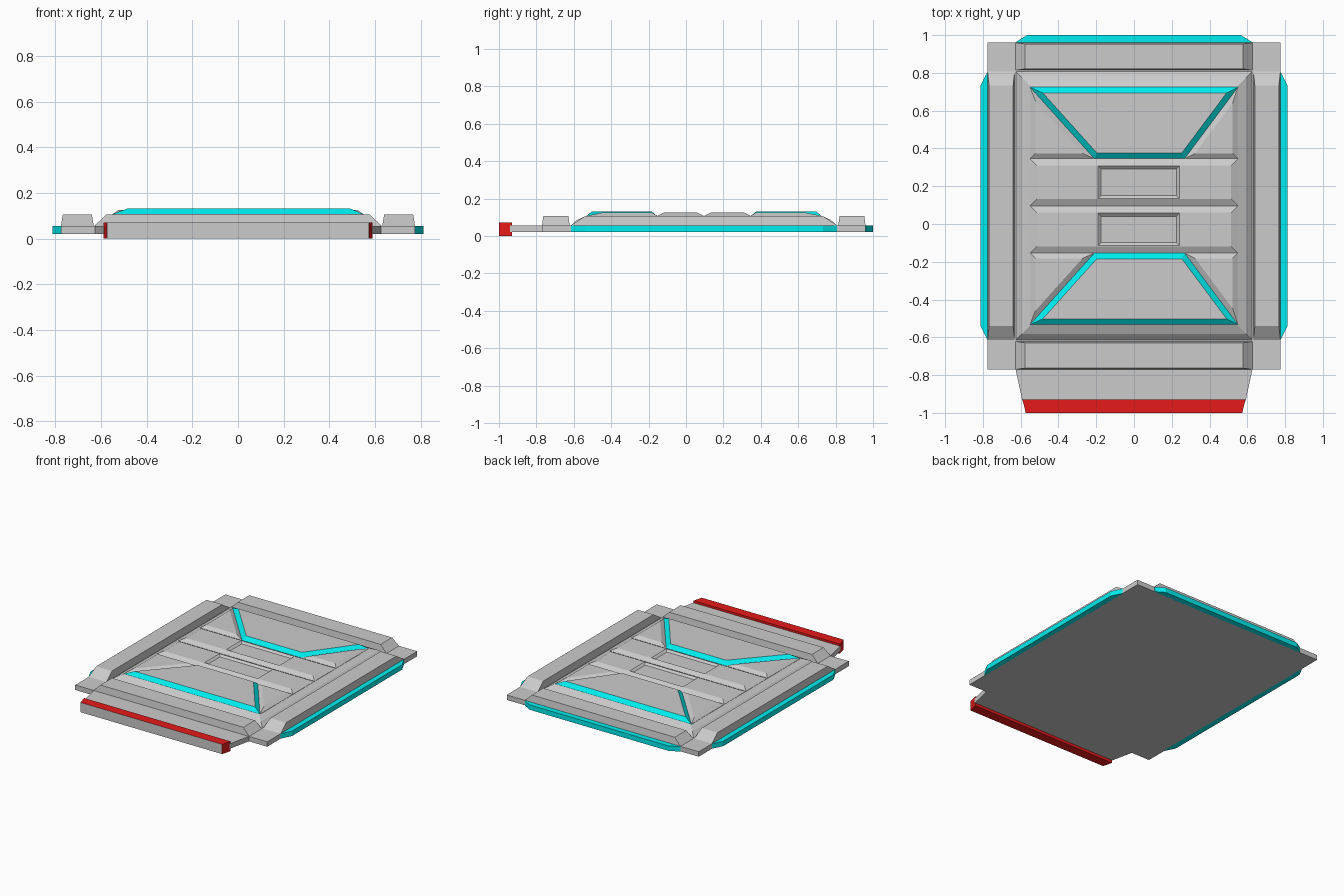
import bpy, bmesh
from mathutils import Vector

if "Cube" in bpy.data.objects:
    bpy.data.objects.remove(bpy.data.objects["Cube"])


def material(name, color):
    m = bpy.data.materials.new(name)
    m.diffuse_color = color
    m.use_nodes = True
    m.node_tree.nodes["Principled BSDF"].inputs["Base Color"].default_value = m.diffuse_color
    return m


grey = material("grey", (0.6, 0.6, 0.6, 1))
cyan = material("cyan", (0.0, 0.85, 0.87, 1))
red = material("red", (0.8, 0.01, 0.01, 1))


def loft(name, rings, side=None, cap=None):
    """Closed solid through rings of (outline, z); sides and caps may be coloured."""
    bm = bmesh.new()
    loops = [[bm.verts.new((x, y, z)) for x, y in pts] for pts, z in rings]
    caps = [bm.faces.new(loops[0]), bm.faces.new(loops[-1])]
    for a, b in zip(loops, loops[1:]):
        for i in range(len(a)):
            j = (i + 1) % len(a)
            bm.faces.new((a[i], a[j], b[j], b[i]))
    for f in caps:
        f.material_index = 1
    bmesh.ops.recalc_face_normals(bm, faces=bm.faces)
    me = bpy.data.meshes.new(name)
    bm.to_mesh(me)
    bm.free()
    if side:
        me.materials.append(side)
        me.materials.append(cap or side)
    ob = bpy.data.objects.new(name, me)
    bpy.context.collection.objects.link(ob)
    return ob


def rect(x0, x1, y0, y1):
    return [(x0, y0), (x1, y0), (x1, y1), (x0, y1)]


def inset(pts, d):
    """Move every edge of a convex outline inwards by d."""
    p = [Vector(q) for q in pts]
    n = len(p)
    area = sum(p[i].x * p[(i + 1) % n].y - p[(i + 1) % n].x * p[i].y for i in range(n))
    s = 1 if area > 0 else -1
    out = []
    for i in range(n):
        u = (p[i] - p[i - 1]).normalized()
        v = (p[(i + 1) % n] - p[i]).normalized()
        n1, n2 = Vector((-u.y, u.x)) * s, Vector((-v.y, v.x)) * s
        out.append(tuple(p[i] + (n1 + n2) * d / (1 + n1.dot(n2))))
    return out


LOW, MID, RAIL, VALLEY, TOP = 0.02, 0.056, 0.106, 0.107, 0.132
YC = 0.096                      # centre of the panel along y

# Base slab
loft("base_slab", [(rect(-0.775, 0.775, -0.77, 0.96), LOW),
                   (rect(-0.775, 0.775, -0.77, 0.96), MID)])

# Side rails with sloped ends, and cyan side skirts
for s, label in ((-1, "left"), (1, "right")):
    loft(label + "_rail", [(rect(s * 0.632, s * 0.775, -0.615, 0.807), MID - 0.01),
                           (rect(s * 0.632, s * 0.775, -0.615, 0.807), MID),
                           (rect(s * 0.64, s * 0.767, -0.54, 0.732), RAIL)])
    skirt = [(s * 0.77, -0.615), (s * 0.775, -0.615), (s * 0.813, -0.54),
             (s * 0.813, 0.732), (s * 0.775, 0.807), (s * 0.77, 0.807)]
    loft(label + "_skirt", [(skirt, LOW), (skirt, MID)], cyan)

# Front and back cross rails
for y0, y1, label in ((-0.77, -0.622, "front"), (0.814, 0.96, "back")):
    loft(label + "_rail", [(rect(-0.628, 0.628, y0, y1), MID - 0.01),
                           (rect(-0.628, 0.628, y0, y1), MID),
                           (rect(-0.577, 0.577, y0 + 0.007, y1 - 0.007), RAIL)])

# Back cyan skirt
back = [(-0.628, 0.955), (0.628, 0.955), (0.628, 0.962),
        (0.565, 1.0), (-0.565, 1.0), (-0.628, 0.962)]
loft("back_skirt", [(back, LOW), (back, MID)], cyan)

# Front ledge and the red bar with its grey front face
ledge = [(-0.628, -0.765), (-0.59, -0.94), (0.59, -0.94), (0.628, -0.765)]
loft("front_ledge", [(ledge, LOW), (ledge, MID)])
bar = [(-0.59, -0.93), (-0.573, -1.0), (0.573, -1.0), (0.59, -0.93)]
bar_ob = loft("front_bar", [(bar, 0.0), (bar, 0.071)], red, grey)
for f in bar_ob.data.polygons:
    f.material_index = 1 if f.normal.y < -0.9 else 0

# Central panel with a two-step bevelled border
border = rect(-0.626, 0.626, -0.615, 0.807)
loft("centre_panel", [(border, MID - 0.01), (border, MID),
                      (inset(border, 0.032), 0.085),
                      (inset(border, 0.08), VALLEY)])

# Raised plates divided by grooves
XE, XL, XR = 0.55, -0.21, 0.268
for s, label in ((-1, "front"), (1, "back")):
    far, near = YC + s * 0.628, YC + s * 0.25
    trap = [(-XE, far), (XE, far), (XR, near), (XL, near)]
    loft(label + "_trapezoid", [(trap, VALLEY - 0.01), (trap, VALLEY),
                                (inset(trap, 0.03), TOP)], cyan, grey)
    for x, xn, side in ((-XE, XL, "left"), (XE, XR, "right")):
        tri = [(x, far), (x, near), (xn, near)]
        loft(f"{label}_{side}_wedge", [(tri, VALLEY - 0.01), (tri, VALLEY),
                                       (inset(tri, 0.028), 0.125)])
    # Middle plate with a shallow recess
    y0, y1 = sorted((YC, near))
    mid = rect(-XE, XE, y0, y1)
    pocket = rect(-0.19, 0.24, y0 + 0.039, y1 - 0.039)
    loft(label + "_middle_plate", [(mid, VALLEY - 0.01), (mid, VALLEY),
                                   (inset(mid, 0.036), 0.125), (pocket, 0.125),
                                   (inset(pocket, 0.016), 0.112)])
